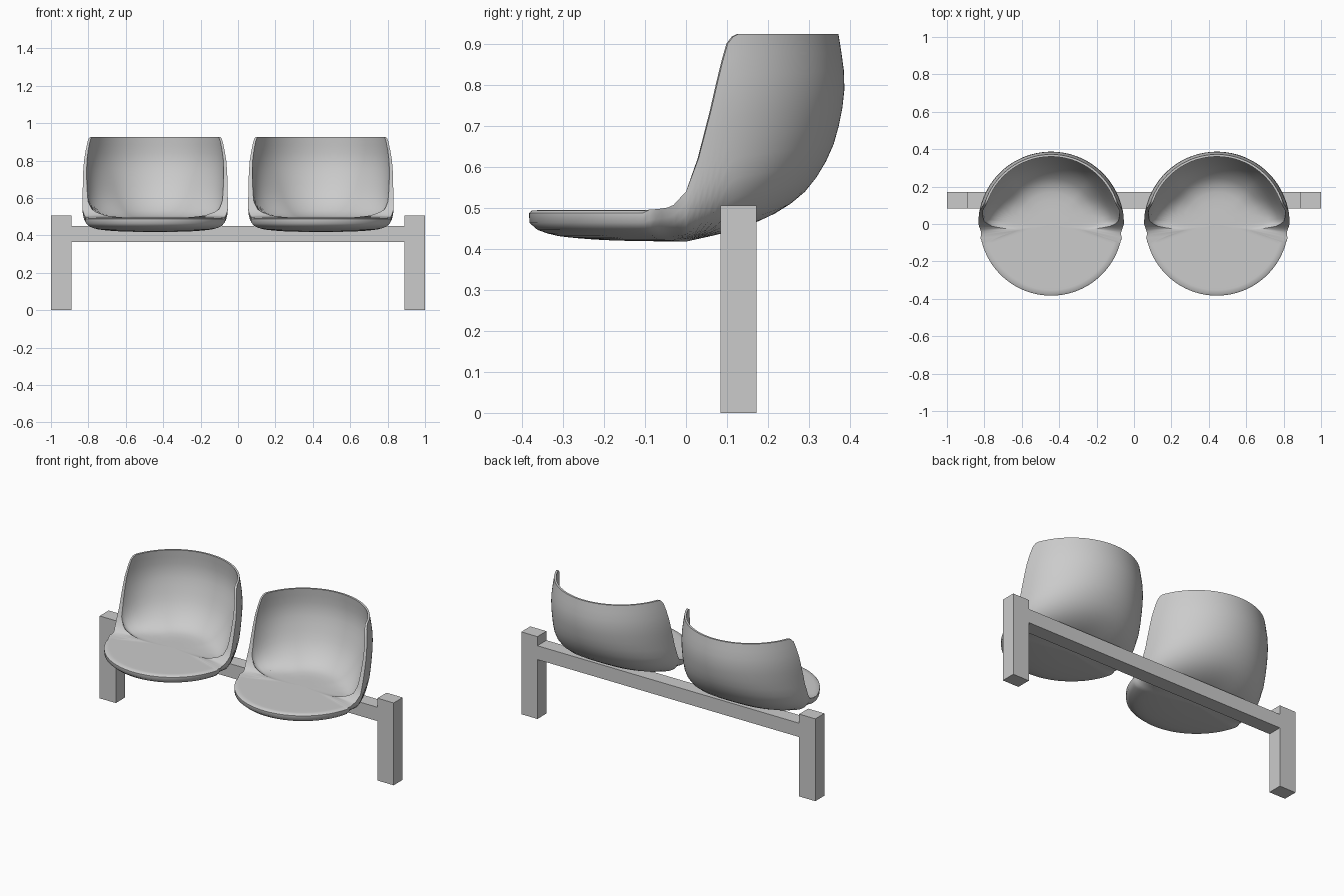
import bpy, bmesh, math

cube = bpy.data.objects.get("Cube")
if cube:
    bpy.data.objects.remove(cube, do_unlink=True)

grey = bpy.data.materials.new("light_grey")
grey.use_nodes = True
COLOUR = (0.6, 0.6, 0.6, 1)
grey.diffuse_color = COLOUR
grey.node_tree.nodes["Principled BSDF"].inputs["Base Color"].default_value = COLOUR

RADIUS = 0.387
SIDES = 160
STEPS = 16

# Half profiles (radius, height) of the shell at its front, sides and back
OUTER = {
    "front": [(0, .418), (.18, .421), (.3, .43), (.35, .442), (.375, .455), (.387, .475), (.383, .488)],
    "side": [(0, .418), (.28, .43), (.36, .455), (.388, .51), (.39, .62), (.389, .78), (.372, .925)],
    "back": [(0, .418), (.17, .465), (.28, .53), (.345, .62), (.375, .71), (.387, .81), (.372, .925)],
}
INNER = {
    "front": [(0, .495), (.08, .495), (.16, .495), (.24, .495), (.31, .495), (.36, .495), (.376, .494)],
    "side": [(0, .495), (.24, .495), (.32, .51), (.358, .56), (.37, .65), (.374, .79), (.36, .925)],
    "back": [(0, .495), (.16, .496), (.23, .52), (.3, .6), (.345, .71), (.367, .81), (.36, .925)],
}
# Rim height along the depth of the seat
RIM = [(-.07, .497), (-.035, .503), (0, .54), (.03, .62), (.06, .735), (.08, .82), (.1, .89), (.11, .912), (.13, .925)]


def smoothstep(lo, hi, v):
    t = max(0, min(1, (v - lo) / (hi - lo)))
    return t * t * (3 - 2 * t)


def mix(p, q, t):
    return tuple(a + (b - a) * t for a, b in zip(p, q))


def rim_height(y):
    if y <= RIM[0][0]:
        return RIM[0][1]
    for (y0, z0), (y1, z1) in zip(RIM, RIM[1:]):
        if y <= y1:
            return z0 + (z1 - z0) * (y - y0) / (y1 - y0)
    return RIM[-1][1]


def smooth_path(pts, sub=10):
    """Catmull-Rom curve through the points."""
    ext = [pts[0]] + pts + [pts[-1]]
    out = []
    for a, b, c, d in zip(ext, ext[1:], ext[2:], ext[3:]):
        for k in range(sub):
            t = k / sub
            out.append(tuple(
                q + t / 2 * (r - p + t * (2 * p - 5 * q + 4 * r - s + t * (3 * (q - r) + s - p)))
                for p, q, r, s in zip(a, b, c, d)))
    return out + [pts[-1]]


def trim(path, top):
    """Cut the path at a height and space its points evenly."""
    kept = [path[0]]
    for p, q in zip(path, path[1:]):
        if q[1] > top:
            kept.append(mix(p, q, (top - p[1]) / (q[1] - p[1])))
            break
        kept.append(q)
    dist = [0]
    for p, q in zip(kept, kept[1:]):
        dist.append(dist[-1] + math.dist(p, q))
    result, i = [], 0
    for k in range(1, STEPS + 1):
        d = dist[-1] * k / STEPS
        while i < len(kept) - 2 and dist[i + 1] < d:
            i += 1
        span = max(dist[i + 1] - dist[i], 1e-9)
        result.append(mix(kept[i], kept[i + 1], min(1, (d - dist[i]) / span)))
    return result


def section(shape, to_side, to_back, top):
    pts = [mix(mix(f, s, to_side), b, to_back)
           for f, s, b in zip(shape["front"], shape["side"], shape["back"])]
    return trim(smooth_path(pts), top)


def make_seat(name, x):
    bm = bmesh.new()
    under = bm.verts.new((0, 0, OUTER["front"][0][1]))
    floor = bm.verts.new((0, 0, INNER["front"][0][1]))
    columns = []
    for i in range(SIDES):
        a = math.tau * i / SIDES
        s = math.sin(a)
        top = rim_height(RADIUS * s)
        side = smoothstep(-.1, .02, RADIUS * s)
        outer = section(OUTER, side, max(0, s), top)
        inner = section(INNER, side, smoothstep(-.1, .75, s) if s > 0 else 0, top)
        columns.append([bm.verts.new((r * math.cos(a), r * s, z)) for r, z in outer + inner[::-1]])
    for i, col in enumerate(columns):
        nxt = columns[(i + 1) % SIDES]
        bm.faces.new((under, nxt[0], col[0]))
        bm.faces.new((floor, col[-1], nxt[-1]))
        for k in range(len(col) - 1):
            bm.faces.new((col[k], nxt[k], nxt[k + 1], col[k + 1]))
    bmesh.ops.recalc_face_normals(bm, faces=bm.faces)
    obj = add_object(name, bm)
    obj.location.x = x
    bpy.ops.object.select_all(action="DESELECT")
    obj.select_set(True)
    bpy.context.view_layer.objects.active = obj
    bpy.ops.object.shade_smooth_by_angle(angle=math.radians(50))


def add_object(name, bm):
    mesh = bpy.data.meshes.new(name)
    bm.to_mesh(mesh)
    bm.free()
    mesh.materials.append(grey)
    obj = bpy.data.objects.new(name, mesh)
    bpy.context.collection.objects.link(obj)
    return obj


def make_box(name, low, high):
    bm = bmesh.new()
    bmesh.ops.create_cube(bm, size=1)
    for v in bm.verts:
        v.co = [l + (h - l) * (c + .5) for l, h, c in zip(low, high, v.co)]
    add_object(name, bm)


# Two shell seats
make_seat("left_seat", .443)
make_seat("right_seat", -.443)

# Posts and the beam between them
make_box("left_post", (.89, .084, 0), (1, .172, .506))
make_box("right_post", (-1, .084, 0), (-.89, .172, .506))
make_box("beam", (-.89, .084, .365), (.89, .172, .45))
